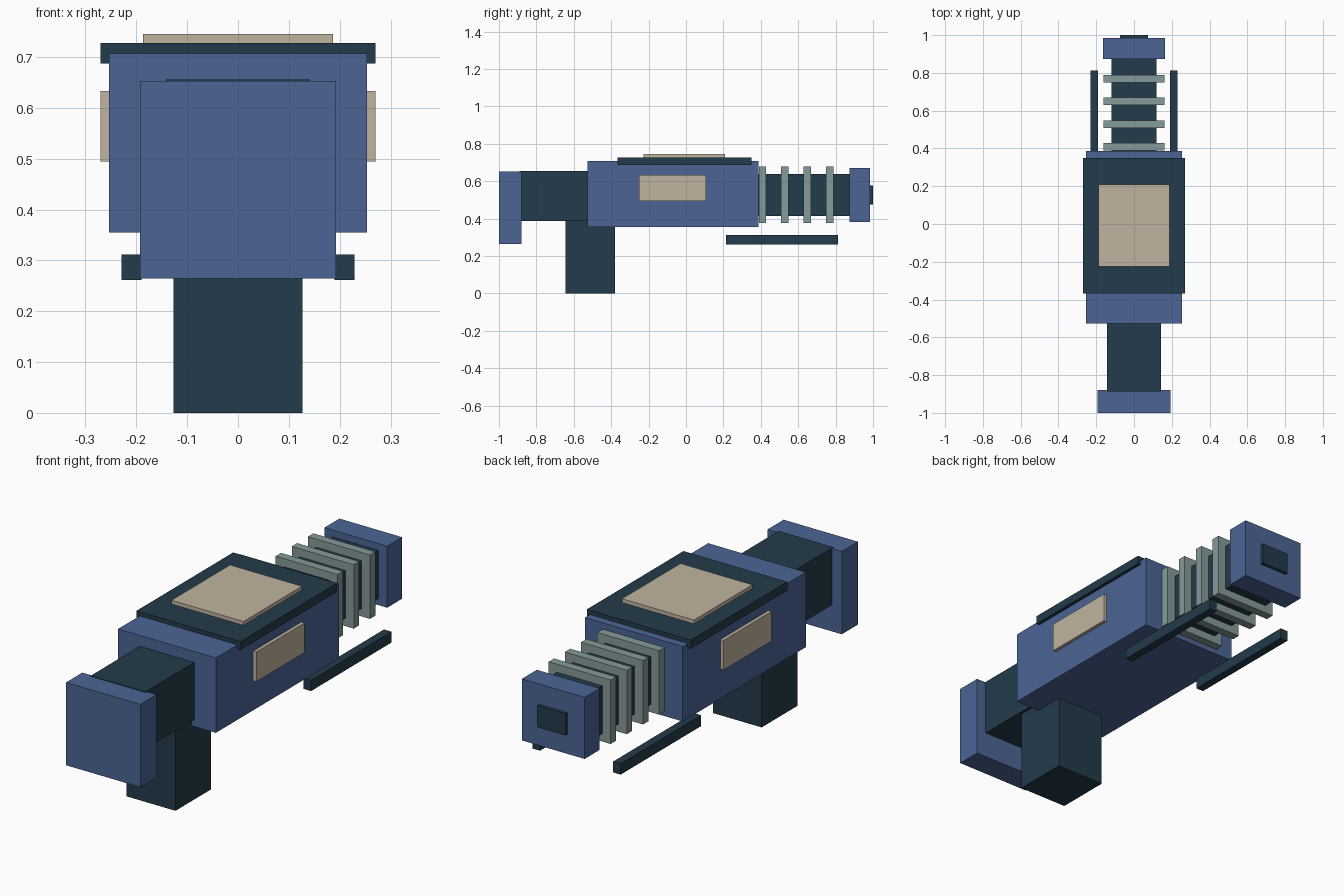
import bpy
import bmesh
from mathutils import Vector

cube = bpy.data.objects.get("Cube")
if cube:
    bpy.data.objects.remove(cube, do_unlink=True)


def make_material(name, rgb):
    mat = bpy.data.materials.new(name)
    mat.use_nodes = True
    colour = (*rgb, 1.0)
    mat.diffuse_color = colour
    mat.node_tree.nodes["Principled BSDF"].inputs["Base Color"].default_value = colour
    return mat


blue = make_material("steel blue", (0.072, 0.130, 0.302))
dark = make_material("dark teal", (0.016, 0.043, 0.069))
tan = make_material("sand", (0.527, 0.456, 0.352))
grey = make_material("grey green", (0.235, 0.325, 0.320))


def box(name, mat, x, y, z):
    """Flat-sided block from (low, high) ranges on each axis."""
    low, high = Vector((x[0], y[0], z[0])), Vector((x[1], y[1], z[1]))
    bm = bmesh.new()
    bmesh.ops.create_cube(bm, size=1)
    bmesh.ops.scale(bm, vec=high - low, verts=bm.verts)
    mesh = bpy.data.meshes.new(name)
    bm.to_mesh(mesh)
    bm.free()
    mesh.materials.append(mat)
    obj = bpy.data.objects.new(name, mesh)
    obj.location = (low + high) / 2
    bpy.context.collection.objects.link(obj)
    return obj


def centred(name, mat, half_width, y, z):
    return box(name, mat, (-half_width, half_width), y, z)


# Stock and grip
centred("butt_plate", blue, 0.193, (-1.0, -0.88), (0.264, 0.653))
centred("stock", dark, 0.142, (-0.89, -0.50), (0.388, 0.656))
centred("grip", dark, 0.127, (-0.645, -0.38), (0.0, 0.392))

# Main body with its top cover
centred("body", blue, 0.254, (-0.527, 0.387), (0.355, 0.707))
centred("top_cover", dark, 0.270, (-0.367, 0.350), (0.687, 0.727))
centred("top_panel", tan, 0.187, (-0.226, 0.208), (0.720, 0.745))

# Barrel, cooling fins and muzzle
centred("barrel", dark, 0.118, (0.36, 0.89), (0.415, 0.640))
for i in range(4):
    y = 0.409 + i * 0.120
    centred(f"cooling_fin_{i + 1}", grey, 0.161, (y - 0.020, y + 0.020), (0.378, 0.678))
centred("muzzle", blue, 0.163, (0.874, 0.985), (0.383, 0.672))
centred("bore", dark, 0.073, (0.97, 1.0), (0.475, 0.577))

# Side panels and lower rails
for side, s in (("left", 1), ("right", -1)):
    box(f"{side}_side_panel", tan, sorted((s * 0.245, s * 0.270)), (-0.250, 0.108), (0.494, 0.633))
    box(f"{side}_rail", dark, sorted((s * 0.190, s * 0.229)), (0.215, 0.812), (0.261, 0.312))
